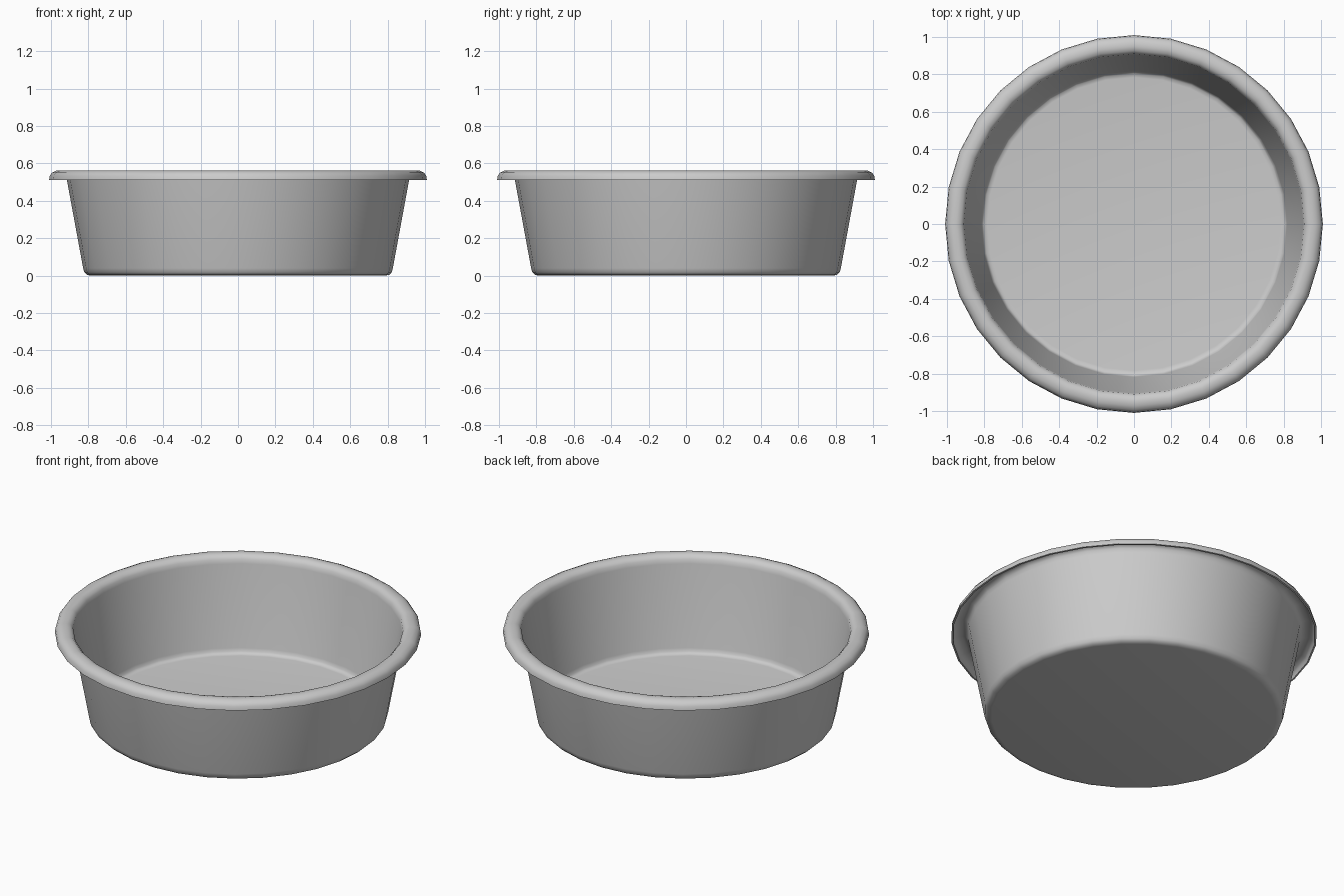
import bpy
import bmesh
from math import radians, tau

cube = bpy.data.objects.get("Cube")
if cube:
    bpy.data.objects.remove(cube, do_unlink=True)

SEGMENTS = 32
WALL = 0.01

# Single grey for the whole basin
grey = bpy.data.materials.new("plain_grey")
grey.use_nodes = True
colour = (0.6, 0.6, 0.6, 1)
grey.diffuse_color = colour
grey.node_tree.nodes["Principled BSDF"].inputs["Base Color"].default_value = colour

# Outer skin from the floor centre, up the wall, over the rolled rim
profile = [
    (0, 0), (0.785, 0), (0.808, 0.004), (0.822, 0.018), (0.828, 0.04),
    (0.915, 0.512), (0.919, 0.535), (0.932, 0.549), (0.95, 0.553),
    (0.97, 0.551), (0.988, 0.543), (0.997, 0.53), (1.0, 0.51),
]

# Revolve the profile
bm = bmesh.new()
verts = [bm.verts.new((r, 0, z)) for r, z in profile]
edges = [bm.edges.new(pair) for pair in zip(verts, verts[1:])]
bmesh.ops.spin(bm, geom=verts + edges, cent=(0, 0, 0), axis=(0, 0, 1),
               angle=tau, steps=SEGMENTS)
bmesh.ops.remove_doubles(bm, verts=bm.verts, dist=0.0005)
bmesh.ops.recalc_face_normals(bm, faces=bm.faces)

# The floor must face down so the thickness grows inward
bm.faces.ensure_lookup_table()
floor = min(bm.faces, key=lambda f: f.calc_center_median().z)
if floor.normal.z > 0:
    bmesh.ops.reverse_faces(bm, faces=bm.faces)

mesh = bpy.data.meshes.new("basin")
bm.to_mesh(mesh)
bm.free()
mesh.materials.append(grey)
basin = bpy.data.objects.new("basin", mesh)
bpy.context.collection.objects.link(basin)

# Thin sheet wall
shell = basin.modifiers.new("wall_thickness", 'SOLIDIFY')
shell.thickness = WALL
shell.offset = -1

bpy.context.view_layer.objects.active = basin
basin.select_set(True)
bpy.ops.object.modifier_apply(modifier=shell.name)
bpy.ops.object.shade_smooth_by_angle(angle=radians(40))
